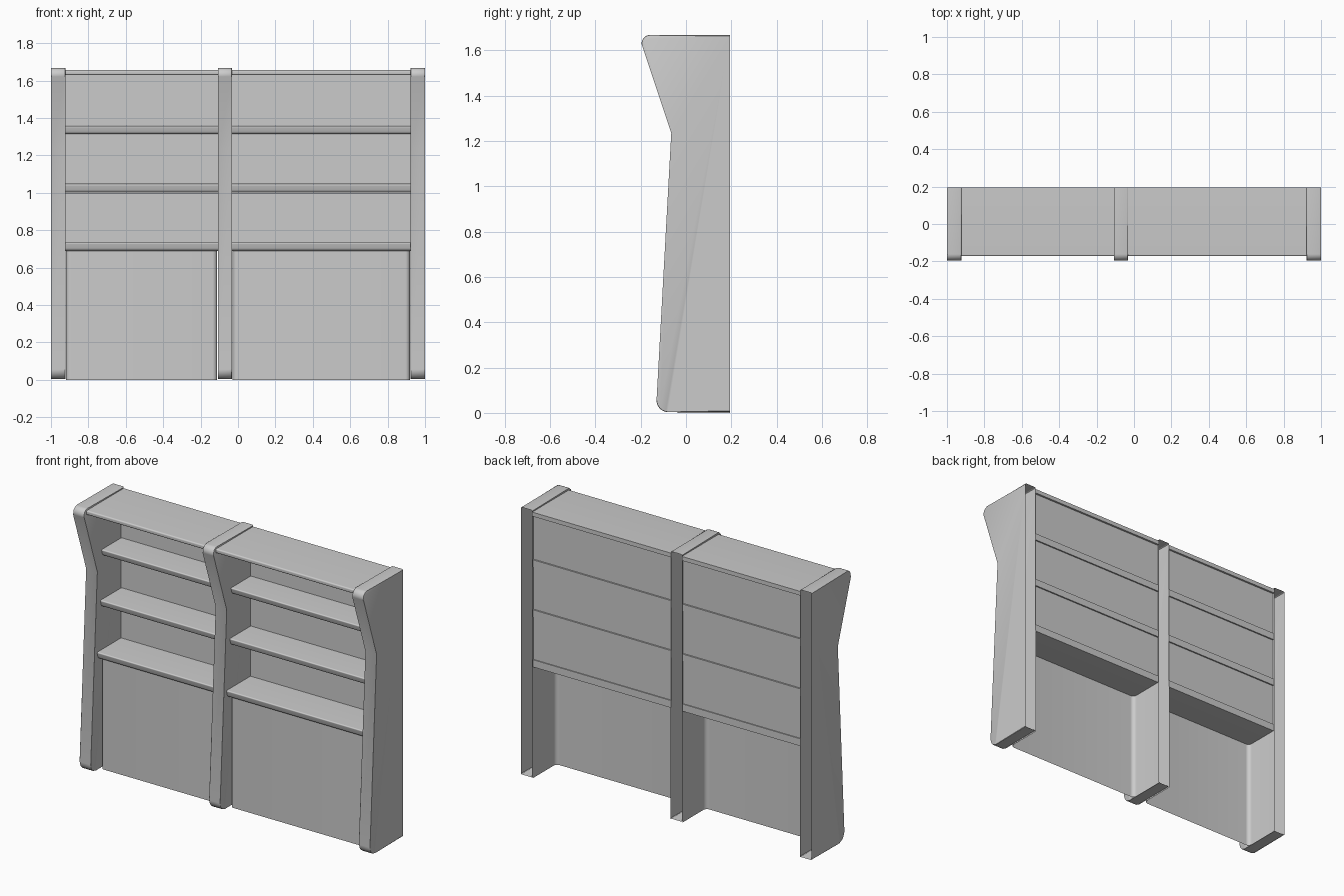
import bpy, bmesh, math
from mathutils import Vector

if "Cube" in bpy.data.objects:
    bpy.data.objects.remove(bpy.data.objects["Cube"])

grey = bpy.data.materials.new("light_grey")
grey.diffuse_color = (0.6, 0.6, 0.6, 1)
grey.use_nodes = True
grey.node_tree.nodes["Principled BSDF"].inputs["Base Color"].default_value = grey.diffuse_color


def rounded(points, segs=6):
    """Points are (a, b, radius); returns the outline with rounded corners."""
    out = []
    n = len(points)
    for i, (a, b, r) in enumerate(points):
        p = Vector((a, b))
        if r == 0:
            out.append(p)
            continue
        u = (Vector(points[i - 1][:2]) - p).normalized()
        v = (Vector(points[(i + 1) % n][:2]) - p).normalized()
        half = u.angle(v) / 2
        t = r / math.tan(half)
        c = p + (u + v).normalized() * (r / math.sin(half))
        s, e = p + u * t - c, p + v * t - c
        for k in range(segs + 1):
            out.append(c + s.lerp(e, k / segs).normalized() * r)
    return out


def finish(name, bm):
    bmesh.ops.recalc_face_normals(bm, faces=bm.faces[:])
    me = bpy.data.meshes.new(name)
    bm.to_mesh(me)
    bm.free()
    me.materials.append(grey)
    ob = bpy.data.objects.new(name, me)
    bpy.context.collection.objects.link(ob)
    bpy.ops.object.select_all(action='DESELECT')
    ob.select_set(True)
    bpy.context.view_layer.objects.active = ob
    bpy.ops.object.shade_smooth_by_angle()
    return ob


def extrude_x(name, outline, x0, x1, open_back=False, bevel=0):
    """YZ outline swept along x; its closing segment is the back."""
    bm = bmesh.new()
    rings = [[bm.verts.new((x, p.x, p.y)) for p in outline] for x in (x0, x1)]
    caps = [bm.faces.new(r) for r in rings]
    n = len(outline)
    for i in range(n - 1 if open_back else n):
        j = (i + 1) % n
        bm.faces.new((rings[0][i], rings[0][j], rings[1][j], rings[1][i]))
    if bevel:
        edges = [e for f in caps for e in f.edges if len(e.link_faces) == 2]
        bmesh.ops.bevel(bm, geom=edges, offset=bevel, segments=2,
                        profile=0.5, affect='EDGES')
    return finish(name, bm)


BACK = 0.194

# Hollow uprights, open at the back
upright = rounded([(BACK, 0.004, 0), (-0.133, 0.004, 0.05), (-0.06, 1.235, 0),
                   (-0.21, 1.667, 0.035), (BACK, 1.667, 0)])
for side, x0, x1 in (("left", -1, -0.923), ("middle", -0.108, -0.032),
                     ("right", 0.923, 1)):
    extrude_x(side + "_upright", upright, x0, x1, open_back=True, bevel=0.005)

for bay, x0, x1 in (("left", -0.923, -0.108), ("right", -0.032, 0.923)):
    # Shelves with undercut rounded fronts
    for k, (front, z0, z1) in enumerate(((-0.068, 0.69, 0.735),
                                         (-0.036, 1.002, 1.046),
                                         (-0.024, 1.314, 1.357))):
        prof = rounded([(BACK - 0.006, z0, 0), (front + 0.012, z0, 0.02),
                        (front, z1, 0.006), (BACK - 0.006, z1, 0)])
        extrude_x(f"{bay}_shelf_{k + 1}", prof, x0, x1)

    # Top board
    top = rounded([(BACK, 1.63, 0), (-0.172, 1.63, 0.008),
                   (-0.172, 1.656, 0.008), (BACK, 1.656, 0)])
    extrude_x(bay + "_top_board", top, x0, x1)

    # Back panels between the shelves
    for k, (z0, z1) in enumerate(((0.725, 1.0), (1.048, 1.312), (1.359, 1.632))):
        rect = [Vector(p) for p in ((0.182, z0), (0.168, z0), (0.168, z1), (0.182, z1))]
        extrude_x(f"{bay}_back_panel_{k + 1}", rect, x0, x1)

    # Lower front: thin sheet with rounded corners, open behind and below
    path = rounded([(x0 + 0.003, BACK, 0), (x0 + 0.003, -0.037, 0.025),
                    (x1 - 0.003, -0.037, 0.025), (x1 - 0.003, BACK, 0)])
    bm = bmesh.new()
    low = [bm.verts.new((p.x, p.y, 0)) for p in path]
    high = [bm.verts.new((p.x, p.y, 0.692)) for p in path]
    for i in range(len(path) - 1):
        bm.faces.new((low[i], low[i + 1], high[i + 1], high[i]))
    finish(bay + "_lower_front", bm)
